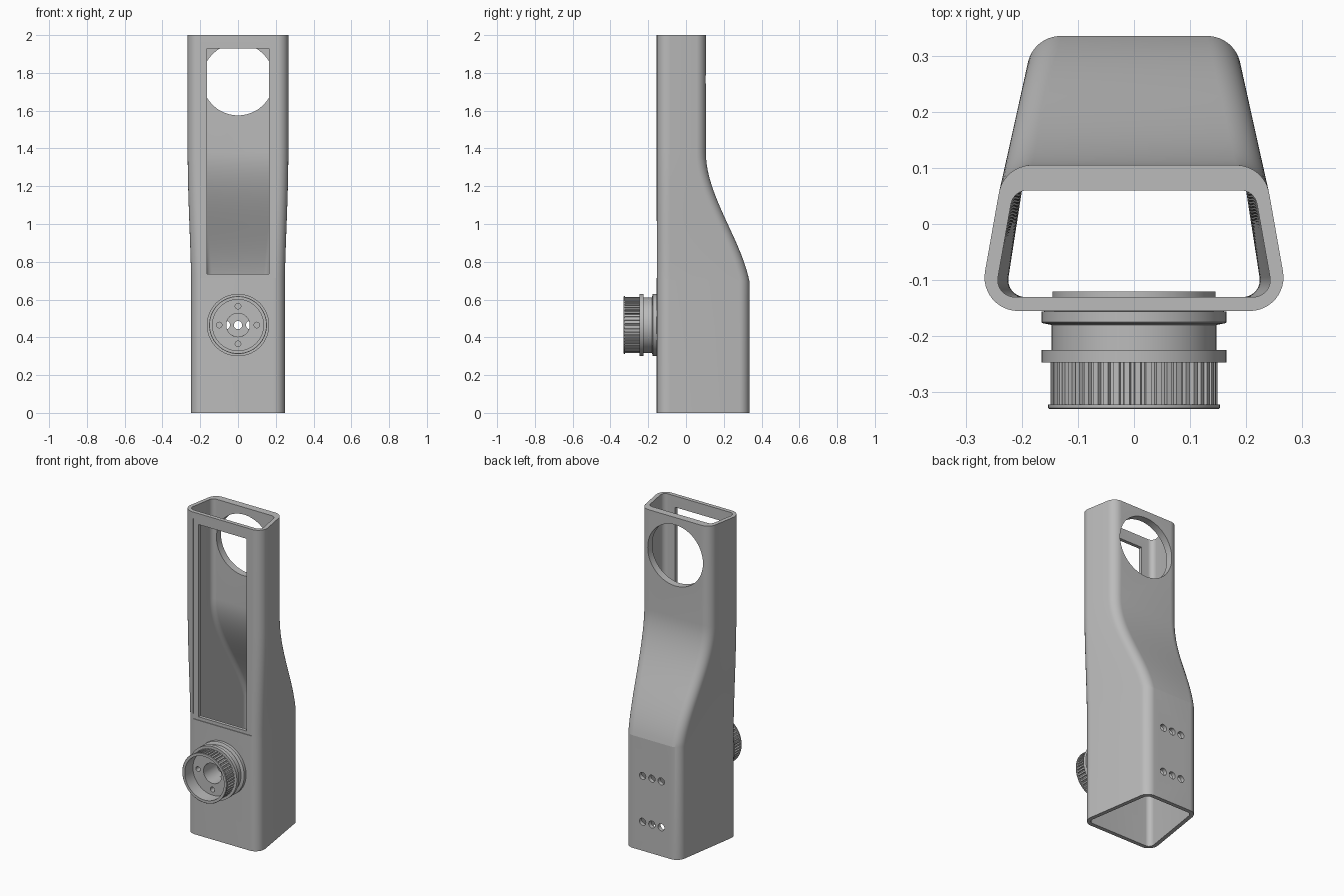
import bpy, bmesh
from math import sin, cos, pi, radians
from mathutils import Vector, Matrix

cube = bpy.data.objects.get("Cube")
if cube:
    bpy.data.objects.remove(cube, do_unlink=True)

grey = bpy.data.materials.new("plain grey")
grey.use_nodes = True
grey.diffuse_color = (0.5, 0.5, 0.5, 1)
grey.node_tree.nodes["Principled BSDF"].inputs["Base Color"].default_value = (0.5, 0.5, 0.5, 1)

HEIGHT, FRONT, KINK = 2.0, -0.155, 0.70
KNOB_Z = 0.465


def finish(bm, name):
    bmesh.ops.recalc_face_normals(bm, faces=bm.faces)
    mesh = bpy.data.meshes.new(name)
    bm.to_mesh(mesh)
    bm.free()
    mesh.materials.append(grey)
    obj = bpy.data.objects.new(name, mesh)
    bpy.context.collection.objects.link(obj)
    return obj


def activate(obj):
    bpy.ops.object.select_all(action='DESELECT')
    obj.select_set(True)
    bpy.context.view_layer.objects.active = obj


def smooth(obj, angle):
    activate(obj)
    bpy.ops.object.shade_smooth_by_angle(angle=radians(angle))


def loft(bm, rings, wrap=False):
    """Join equal rings of points with quads."""
    loops = [[bm.verts.new(p) for p in ring] for ring in rings]
    pairs = list(zip(loops, loops[1:])) + ([(loops[-1], loops[0])] if wrap else [])
    for a, b in pairs:
        for i in range(len(a)):
            j = (i + 1) % len(a)
            bm.faces.new((a[i], a[j], b[j], b[i]))
    return loops


def cut(obj, cutters):
    for c in cutters:
        activate(obj)
        mod = obj.modifiers.new("cut", 'BOOLEAN')
        mod.operation, mod.solver, mod.object = 'DIFFERENCE', 'EXACT', c
        bpy.ops.object.modifier_apply(modifier=mod.name)
        bpy.data.objects.remove(c, do_unlink=True)


def box_cutter(x, y0, y1, z0, z1):
    bm = bmesh.new()
    bmesh.ops.create_cube(bm, size=1, matrix=Matrix.Translation((0, (y0 + y1) / 2, (z0 + z1) / 2))
                          @ Matrix.Diagonal((2 * x, y1 - y0, z1 - z0, 1)))
    return finish(bm, "cutter")


def round_cutter(x, z, r, y0, y1, sides=64):
    bm = bmesh.new()
    bmesh.ops.create_cone(bm, cap_ends=True, segments=sides, radius1=r, radius2=r, depth=y1 - y0,
                          matrix=Matrix.Translation((x, (y0 + y1) / 2, z)) @ Matrix.Rotation(pi / 2, 4, 'X'))
    return finish(bm, "cutter")


# Tube section: rounded trapezoid that deepens and narrows toward the bottom
def swell(z):
    def ease(v):
        s = min(max((v - 0.6) / 0.78, 0), 1)
        return 1 - s * s * (3 - 2 * s)
    return ease(max(z, KINK)) / ease(KINK)


def section(z, inner):
    f = swell(z)
    back = 0.105 + 0.23 * f
    wf, wb = 0.278 - 0.02 * f, 0.232 - 0.05 * f
    front, radius = FRONT, 0.06
    if inner:
        slope = (wf - wb) / (back - front)
        tb = 0.045 - 0.02 * f
        wf, wb = wf - 0.025 - slope * 0.025, wb - 0.025 + slope * tb
        front, back, radius = front + 0.025, back - tb, 0.03
    corners = [Vector(c) for c in ((-wf, front), (wf, front), (wb, back), (-wb, back))]
    pts = []
    for i, c in enumerate(corners):
        u = (corners[i - 1] - c).normalized()
        v = (corners[(i + 1) % 4] - c).normalized()
        half = u.angle(v) / 2
        mid = c + (u + v).normalized() * radius / sin(half)
        sweep = pi - 2 * half
        start = c + u * radius * cos(half) / sin(half) - mid
        for k in range(13):
            a = sweep * k / 12
            pts.append((mid.x + start.x * cos(a) - start.y * sin(a),
                        mid.y + start.x * sin(a) + start.y * cos(a), z))
    return pts


levels = [0, KINK] + [KINK + 0.68 * i / 24 for i in range(1, 25)] + [HEIGHT]
bm = bmesh.new()
loft(bm, [section(z, False) for z in levels] + [section(z, True) for z in reversed(levels)], wrap=True)
body = finish(bm, "tube_body")

# Front window with shallow recess, rear round opening, knob bore, rear screw holes
cutters = [box_cutter(0.2, -0.3, FRONT + 0.004, 0.715, 1.96),
           box_cutter(0.165, -0.3, -0.1, 0.735, 1.93),
           round_cutter(0, 1.765, 0.19, 0.02, 0.3, 96),
           round_cutter(0, KNOB_Z, 0.062, -0.3, -0.08)]
for z in (0.18, KNOB_Z):
    for x in (-0.064, 0, 0.064):
        cutters.append(round_cutter(x, z, 0.022, 0.25, 0.45, 32))
cut(body, cutters)
smooth(body, 10)


# Knob: turned ring profile (radius, y) around the front axis
def circle(r, y, n=96):
    return [(r * cos(2 * pi * i / n), y, KNOB_Z + r * sin(2 * pi * i / n)) for i in range(n)]


profile = [(0.062, -0.12), (0.145, -0.12), (0.145, -0.154), (0.165, -0.156), (0.165, -0.175),
           (0.162, -0.177), (0.147, -0.18), (0.147, -0.225), (0.165, -0.225), (0.165, -0.247),
           (0.141, -0.247), (0.141, -0.322), (0.153, -0.322), (0.153, -0.328), (0.151, -0.33),
           (0.135, -0.33), (0.135, -0.25), (0.062, -0.25)]
bm = bmesh.new()
loft(bm, [circle(r, y) for r, y in profile], wrap=True)
knob = finish(bm, "knob")
cut(knob, [round_cutter(0.1 * cos(a), KNOB_Z + 0.1 * sin(a), 0.015, -0.3, -0.2, 24)
           for a in (0, pi / 2, pi, 3 * pi / 2)])
smooth(knob, 25)

# Knurled grip: toothed band between flange and lip
TEETH = 48


def toothed(y):
    pts = []
    for i in range(TEETH):
        for part, r in ((0, 0.1415), (0.3, 0.1415), (0.4, 0.149), (0.9, 0.149)):
            a = 2 * pi * (i + part) / TEETH
            pts.append((r * cos(a), y, KNOB_Z + r * sin(a)))
    return pts


bm = bmesh.new()
loft(bm, [circle(0.138, -0.246, TEETH * 4), toothed(-0.246), toothed(-0.323),
          circle(0.138, -0.323, TEETH * 4)], wrap=True)
grip = finish(bm, "knob_grip")
smooth(grip, 20)
